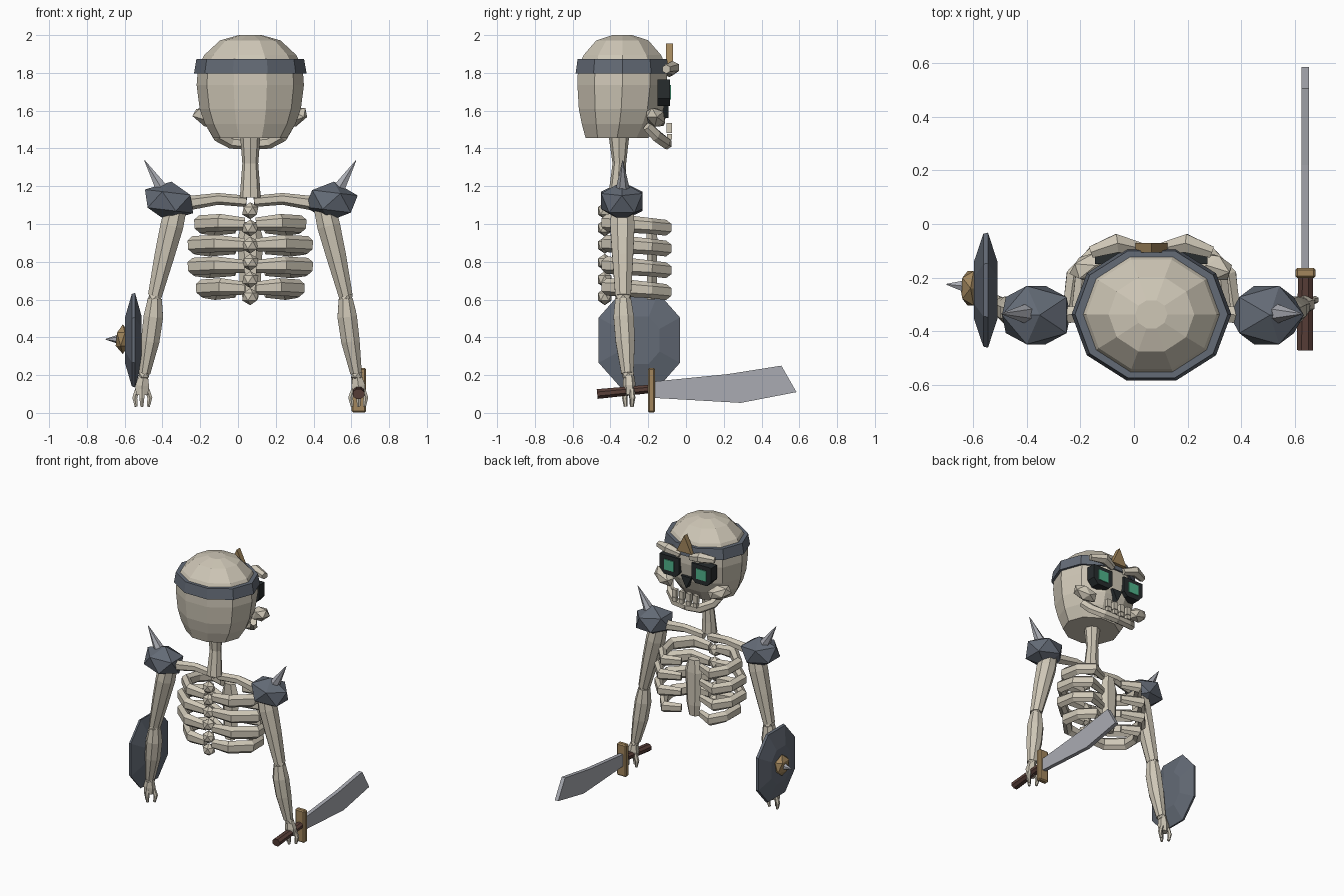
import bpy, bmesh, math
from mathutils import Vector, Matrix

if "Cube" in bpy.data.objects:
    bpy.data.objects.remove(bpy.data.objects["Cube"])

CX = 0.065  # body midline


def mat(name, rgb):
    m = bpy.data.materials.new(name)
    m.diffuse_color = (*rgb, 1)
    m.use_nodes = True
    m.node_tree.nodes["Principled BSDF"].inputs["Base Color"].default_value = m.diffuse_color
    return m


BONE = mat("bone", (0.62, 0.57, 0.47))
SLATE = mat("slate_metal", (0.125, 0.145, 0.18))
STEEL = mat("steel", (0.40, 0.41, 0.45))
TAN = mat("brass", (0.36, 0.24, 0.11))
BROWN = mat("grip_brown", (0.10, 0.05, 0.04))
DARK = mat("socket_dark", (0.02, 0.025, 0.027))
GREEN = mat("eye_green", (0.08, 0.45, 0.26))


def finish(bm, name, m):
    bmesh.ops.recalc_face_normals(bm, faces=bm.faces)
    me = bpy.data.meshes.new(name)
    bm.to_mesh(me)
    bm.free()
    me.materials.append(m)
    ob = bpy.data.objects.new(name, me)
    bpy.context.collection.objects.link(ob)
    return ob


def skin(rings, name, m):
    """Bridge equal-sized rings of points and cap both ends."""
    bm = bmesh.new()
    vs = [[bm.verts.new(p) for p in r] for r in rings]
    n = len(vs[0])
    for a, b in zip(vs, vs[1:]):
        for i in range(n):
            j = (i + 1) % n
            bm.faces.new((a[i], a[j], b[j], b[i]))
    bm.faces.new(vs[0])
    bm.faces.new(vs[-1])
    return finish(bm, name, m)


def loft(name, levels, n, m):
    """Stack of horizontal ellipses: (z, rx, y centre, ry)."""
    ang = [2 * math.pi * i / n for i in range(n)]
    return skin([[(CX + rx * math.cos(a), yc + ry * math.sin(a), z) for a in ang]
                 for z, rx, yc, ry in levels], name, m)


def sweep(name, pts, sizes, n, m, ref=(0, 0, 1)):
    """Tube along points; each size is (half width, half height)."""
    pts = [Vector(p) for p in pts]
    rings = []
    for k, p in enumerate(pts):
        t = (pts[min(k + 1, len(pts) - 1)] - pts[max(k - 1, 0)]).normalized()
        side = t.cross(Vector(ref)).normalized()
        up = side.cross(t)
        a, b = sizes[k]
        rings.append([p + side * a * math.cos(w) + up * b * math.sin(w)
                      for w in [2 * math.pi * (i + 0.5) / n for i in range(n)]])
    return skin(rings, name, m)


def gem(name, loc, size, m, rot=(0, 0, 0)):
    """Icosahedron scaled to size."""
    bm = bmesh.new()
    R = Matrix.Rotation(rot[2], 4, 'Z') @ Matrix.Rotation(rot[1], 4, 'Y') @ Matrix.Rotation(rot[0], 4, 'X')
    bmesh.ops.create_icosphere(bm, subdivisions=1, radius=1,
                               matrix=Matrix.Translation(loc) @ R @ Matrix.Diagonal((*size, 1)))
    return finish(bm, name, m)


def box(name, loc, size, m, bevel=0):
    bm = bmesh.new()
    bmesh.ops.create_cube(bm, size=1, matrix=Matrix.Translation(loc) @ Matrix.Diagonal((*size, 1)))
    if bevel:
        bmesh.ops.bevel(bm, geom=bm.edges[:], offset=bevel, segments=1, affect='EDGES')
    return finish(bm, name, m)


def plate(name, outline, y0, y1, m, x=CX):
    """Outline in x,z extruded along y."""
    return skin([[(x + u, y, z) for u, z in outline] for y in (y0, y1)], name, m)


# Skull and headband
loft("skull", [(1.455, .195, -.365, .175), (1.53, .24, -.352, .21), (1.61, .268, -.343, .236),
               (1.735, .284, -.337, .25), (1.83, .277, -.337, .247), (1.895, .243, -.337, .215),
               (1.972, .16, -.337, .145), (2.0, .06, -.337, .055)], 10, BONE)
loft("headband", [(1.797, .298, -.337, .26), (1.873, .285, -.337, .249)], 10, SLATE)
plate("crest", [(-.06, 1.83), (.06, 1.83), (0, 1.955)], -.107, -.07, TAN)
plate("nose_hole", [(-.042, 1.645), (.042, 1.645), (0, 1.56)], -.15, -.093, DARK)

# Teeth
for i in range(4):
    box("tooth", (CX - .084 + .056 * i, -.088, 1.508), (.034, .028, .055), BONE)
    box("lower_tooth", (CX - .084 + .056 * i, -.088, 1.462), (.03, .026, .03), BONE)

# Neck, spine, breastbone
loft("neck", [(1.14, .055, -.365, .05), (1.22, .05, -.36, .042), (1.32, .042, -.353, .036),
              (1.47, .054, -.355, .055)], 8, BONE)
for i in range(6):
    gem("vertebra", (CX, -.43, 1.07 - .091 * i), (.048, .042, .045), BONE)
loft("breastbone", [(.60, .04, -.185, .025), (.68, .055, -.18, .03), (.92, .068, -.18, .033),
                    (1.01, .045, -.185, .03)], 6, BONE)

for s in (-1, 1):
    def P(x, y, z):
        return (CX + s * x, y, z)

    # Eyes and brows
    eye = [(-.08, 1.765), (.08, 1.765), (.08, 1.665), (.045, 1.625), (-.05, 1.625), (-.08, 1.655)]
    plate("eye_socket", [(s * u, z) for u, z in eye], -.15, -.085, DARK, CX + s * .13)
    plate("eye_glow", [(-.04, 1.735), (.04, 1.735), (.04, 1.66), (-.04, 1.66)], -.087, -.079,
          GREEN, CX + s * .13)
    sweep("brow", [P(.045, -.09, 1.80), P(.13, -.072, 1.828), P(.225, -.105, 1.82)],
          [(.025, .024), (.04, .036), (.025, .024)], 6, BONE)

    # Cheekbone and jaw
    gem("cheekbone", P(.225, -.16, 1.565), (.092, .055, .052), BONE, (0, -s * .35, -s * .3))
    sweep("jaw_side", [P(.205, -.205, 1.52), P(.175, -.16, 1.47), P(.10, -.11, 1.432), P(0, -.10, 1.425)],
          [(.024, .03), (.026, .034), (.028, .034), (.028, .03)], 6, BONE)

    # Ribs
    for z, w in ((.995, .27), (.885, .305), (.77, .305), (.655, .26)):
        k = w / .305
        sweep("rib", [P(.03, -.42, z + .005), P(.18 * k, -.42, z + .012), P(w, -.31, z + .005),
                      P(.29 * k, -.19, z - .005), P(.215 * k, -.105, z - .015), P(.08, -.155, z - .015)],
              [(.026, .034), (.034, .046), (.033, .046), (.032, .042), (.032, .042), (.02, .03)], 6, BONE)

    # Collarbone and shoulder armour
    sweep("collarbone", [P(.02, -.335, 1.12), P(.17, -.33, 1.133), P(.33, -.34, 1.11)],
          [(.028, .03), (.03, .031), (.036, .038)], 6, BONE)
    gem("shoulder_pad", P(.43, -.34, 1.12), (.15, .128, .105), SLATE, (0, s * .12, 0 if s > 0 else math.pi))
    sweep("shoulder_spike", [P(.455, -.335, 1.165), P(.56, -.335, 1.337)],
          [(.042, .042), (.002, .002)], 6, STEEL, (0, 1, 0))

    # Arm
    sweep("upper_arm", [P(.395, -.337, 1.08), P(.415, -.337, .99), P(.455, -.335, .83), P(.505, -.333, .62)],
          [(.062, .062), (.066, .07), (.057, .06), (.04, .045)], 8, BONE, (0, 1, 0))
    gem("elbow", P(.505, -.333, .61), (.042, .046, .035), BONE)
    sweep("forearm", [P(.505, -.333, .605), P(.513, -.33, .51), P(.53, -.322, .38), P(.56, -.31, .21)],
          [(.04, .045), (.056, .058), (.053, .055), (.033, .035)], 8, BONE, (0, 1, 0))

    # Hand with fingers and thumb
    gem("wrist", P(.563, -.305, .20), (.034, .036, .03), BONE)
    sweep("palm", [P(.565, -.303, .20), P(.572, -.30, .145), P(.574, -.30, .095)],
          [(.026, .028), (.042, .034), (.036, .028)], 6, BONE, (0, 1, 0))
    for dx, dy in ((-.034, .012), (.03, .014), (.0, -.02)):
        sweep("finger", [P(.574 + dx * .8, -.30 + dy, .125), P(.574 + dx * 1.25, -.30 + dy * 1.2, .08),
                         P(.574 + dx, -.30 + dy, .033)],
              [(.014, .014), (.015, .015), (.009, .009)], 6, BONE, (0, 1, 0))

# Shield: elongated octagon, bulging on both sides
octagon = [(.215, .12), (.10, .25), (-.10, .25), (-.215, .12),
           (-.215, -.12), (-.10, -.25), (.10, -.25), (.215, -.12)]
skin([[(x, -.247 + y * k, .385 + z * k) for y, z in octagon]
      for x, k in ((-.597, .5), (-.562, .98), (-.545, 1.0), (-.51, .5))], "shield", SLATE)
gem("shield_boss", (-.61, -.24, .39), (.042, .075, .078), TAN)
sweep("shield_spike", [(-.63, -.232, .39), (-.70, -.225, .39)], [(.026, .026), (.002, .002)], 6, STEEL)

# Sword
blade = [(-.18, .165), (.22, .205), (.505, .25), (.585, .11), (.29, .053), (-.18, .08)]
skin([[(x, y, z) for y, z in blade] for x in (.626, .654)], "sword_blade", STEEL)
box("sword_guard", (.64, -.183, .12), (.076, .038, .236), TAN, .008)
sweep("sword_grip", [(.638, -.47, .10), (.64, -.19, .127)], [(.033, .028), (.03, .024)], 8, BROWN)
